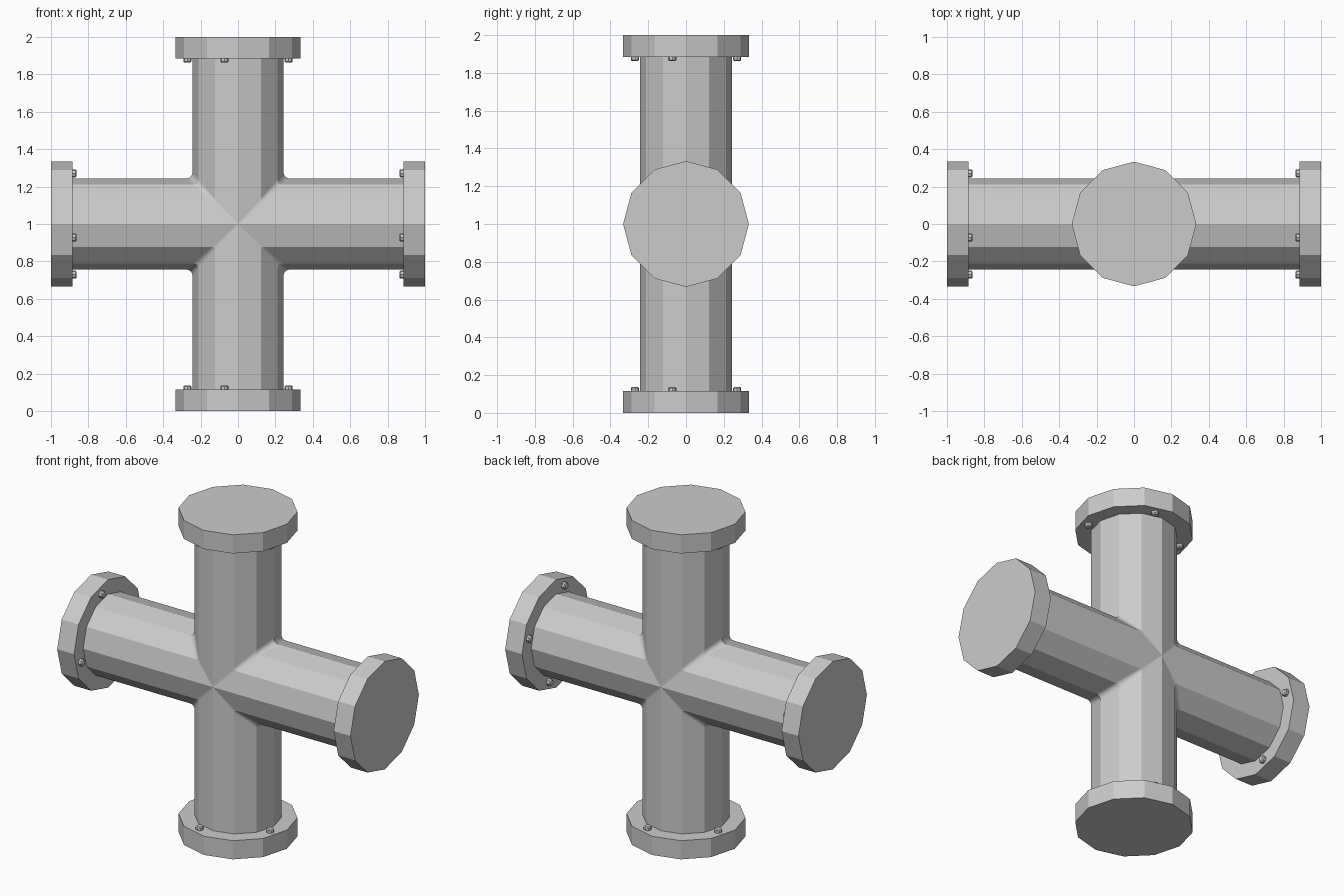
import bpy, bmesh, math

if "Cube" in bpy.data.objects:
    bpy.data.objects.remove(bpy.data.objects["Cube"])

N = 12            # sides of pipes and flanges
PIPE_R = 0.244
FLANGE_R = 0.333
FLANGE_IN = 0.885  # inner face of flange, measured from the centre

# each arm is modelled pointing up, then mapped to its direction
ARMS = {
    "top": lambda x, y, z: (x, y, z),
    "bottom": lambda x, y, z: (x, y, -z),
    "right": lambda x, y, z: (z, y, x),
    "left": lambda x, y, z: (-z, y, x),
}


def loft(bm, rings, place, cap_start=True):
    """Skin a list of point rings and cap the ends."""
    vs = []
    for ring in rings:
        row = []
        for p in ring:
            x, y, z = place(*p)
            row.append(bm.verts.new((x, y, z + 1)))
        vs.append(row)
    n = len(vs[0])
    for a, b in zip(vs, vs[1:]):
        for i in range(n):
            j = (i + 1) % n
            bm.faces.new((a[i], a[j], b[j], b[i]))
    if cap_start:
        bm.faces.new(vs[0])
    bm.faces.new(vs[-1])


def circle(r, z, n=N, cx=0, cy=0):
    return [(cx + r * math.cos(2 * math.pi * i / n),
             cy + r * math.sin(2 * math.pi * i / n), z) for i in range(n)]


def finish(bm, name):
    bmesh.ops.remove_doubles(bm, verts=bm.verts, dist=1e-5)
    bmesh.ops.recalc_face_normals(bm, faces=bm.faces)
    me = bpy.data.meshes.new(name)
    bm.to_mesh(me)
    bm.free()
    bpy.context.collection.objects.link(bpy.data.objects.new(name, me))


def fillet_ring(t):
    """Ring along the mitre, blended outward by a fillet; t is the arc angle."""
    ring = []
    for x, y, _ in circle(PIPE_R, 0):
        d = 0.03 * abs(x) / PIPE_R
        px = abs(x) + d * (1 - math.cos(t))
        pz = abs(x) + d * (1 - math.sin(t))
        ring.append((math.copysign(px, x), y, pz))
    return ring


# mitred cross pipe with filleted crotches
bm = bmesh.new()
for place in ARMS.values():
    rings = [fillet_ring(math.radians(t)) for t in (45, 22.5, 0)]
    loft(bm, rings + [circle(PIPE_R, FLANGE_IN + 0.02)], place, cap_start=False)
finish(bm, "cross_pipe")

# flanges and their bolts
for side, place in ARMS.items():
    bm = bmesh.new()
    loft(bm, [circle(FLANGE_R, FLANGE_IN), circle(FLANGE_R, 1)], place)
    finish(bm, side + "_flange")

    bm = bmesh.new()
    for k in range(4):
        a = math.radians(75 + 90 * k)
        cx, cy = 0.28 * math.cos(a), 0.28 * math.sin(a)
        loft(bm, [circle(r, z, 8, cx, cy) for r, z in
                  ((0.016, FLANGE_IN - 0.022), (0.022, FLANGE_IN - 0.016),
                   (0.022, FLANGE_IN + 0.005))], place)
    finish(bm, side + "_flange_bolts")
